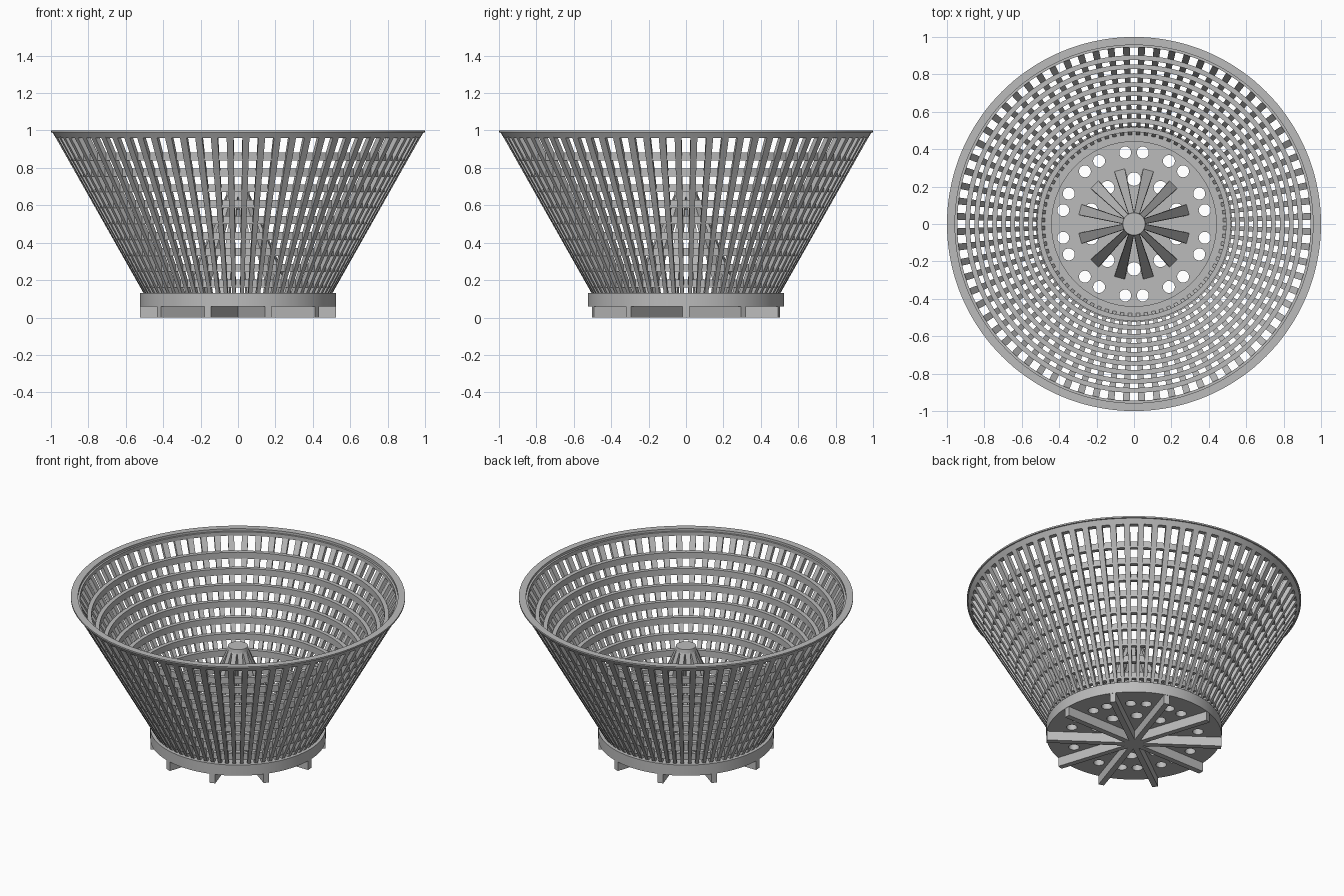
import bpy, bmesh
from math import sin, cos, pi, radians
from mathutils import Matrix, Vector

cube = bpy.data.objects.get("Cube")
if cube:
    bpy.data.objects.remove(cube, do_unlink=True)

grey = bpy.data.materials.new("grey plastic")
grey.use_nodes = True
colour = (0.5, 0.5, 0.5, 1)
grey.diffuse_color = colour
grey.node_tree.nodes["Principled BSDF"].inputs["Base Color"].default_value = colour

SEGMENTS = 144
RIBS = 72


def finish(name, bm, smooth=False):
    bmesh.ops.recalc_face_normals(bm, faces=bm.faces[:])
    mesh = bpy.data.meshes.new(name)
    bm.to_mesh(mesh)
    bm.free()
    mesh.materials.append(grey)
    obj = bpy.data.objects.new(name, mesh)
    bpy.context.collection.objects.link(obj)
    if smooth:
        bpy.ops.object.select_all(action='DESELECT')
        obj.select_set(True)
        bpy.context.view_layer.objects.active = obj
        bpy.ops.object.shade_smooth_by_angle(angle=radians(30))
    return obj


def lathe(bm, profile):
    """Revolve a closed (radius, z) outline around the z axis."""
    loops = []
    for i in range(SEGMENTS):
        a = 2 * pi * i / SEGMENTS
        loops.append([bm.verts.new((r * cos(a), r * sin(a), z)) for r, z in profile])
    n = len(profile)
    for i, loop in enumerate(loops):
        after = loops[(i + 1) % SEGMENTS]
        for j in range(n):
            k = (j + 1) % n
            bm.faces.new((loop[j], after[j], after[k], loop[k]))


def box_ring(bm, inner, outer, low, high):
    lathe(bm, [(inner, low), (outer, low), (outer, high), (inner, high)])


def strap(bm, angle, low, high):
    """Tapered bar; each end is (inner radius, outer radius, width, z)."""
    turn = Matrix.Rotation(angle, 3, 'Z')
    ends = []
    for inner, outer, w, z in (low, high):
        corners = ((inner, -w / 2), (outer, -w / 2), (outer, w / 2), (inner, w / 2))
        ends.append([bm.verts.new(turn @ Vector((x, y, z))) for x, y in corners])
    a, b = ends
    bm.faces.new(a)
    bm.faces.new(b)
    for i in range(4):
        j = (i + 1) % 4
        bm.faces.new((a[i], a[j], b[j], b[i]))


def wall(z):
    """Outer radius of the basket wall at a height."""
    return 0.505 + (z - 0.13) * 0.565


# Upright wall ribs
bm = bmesh.new()
for i in range(RIBS):
    strap(bm, 2 * pi * (i + 0.5) / RIBS,
          (wall(0.12) - 0.028, wall(0.12), 0.02, 0.12),
          (wall(0.97) - 0.028, wall(0.97), 0.037, 0.97))
finish("wall_ribs", bm)

# Horizontal hoops behind the ribs
bm = bmesh.new()
for i in range(9):
    low = 0.16 + 0.085 * i
    outer = wall(low) - 0.004
    box_ring(bm, outer - 0.026, outer, low, low + 0.042)
finish("wall_hoops", bm, True)

# Top rim with a small lip
bm = bmesh.new()
lathe(bm, [(0.945, 0.96), (0.974, 0.96), (0.992, 0.99), (1, 0.99),
           (1, 1), (0.957, 1), (0.957, 0.985), (0.945, 0.985)])
finish("top_rim", bm, True)

# Base collar
bm = bmesh.new()
box_ring(bm, 0.44, 0.525, 0.06, 0.13)
finish("base_collar", bm, True)

# Drain floor with round holes
bm = bmesh.new()
bmesh.ops.create_cone(bm, cap_ends=True, segments=SEGMENTS, radius1=0.441, radius2=0.441,
                      depth=0.055, matrix=Matrix.Translation((0, 0, 0.0875)))
floor = finish("drain_floor", bm)
bm = bmesh.new()
for i in range(10):
    for offset, distance, radius in ((-7, 0.385, 0.032), (7, 0.385, 0.032), (0, 0.24, 0.036)):
        a = radians(18 + 36 * i + offset)
        place = Matrix.Translation((distance * cos(a), distance * sin(a), 0.09))
        bmesh.ops.create_cone(bm, cap_ends=True, segments=24, radius1=radius,
                              radius2=radius, depth=0.3, matrix=place)
cutter = finish("hole_cutter", bm)
cutter.hide_render = True
cut = floor.modifiers.new("holes", 'BOOLEAN')
cut.operation = 'DIFFERENCE'
cut.solver = 'EXACT'
cut.object = cutter
bpy.ops.object.select_all(action='DESELECT')
floor.select_set(True)
bpy.context.view_layer.objects.active = floor
bpy.ops.object.modifier_apply(modifier=cut.name)
bpy.data.objects.remove(cutter, do_unlink=True)
bpy.ops.object.shade_smooth_by_angle(angle=radians(30))

# Crossing feet bars under the floor
bm = bmesh.new()
for i in range(5):
    size = Matrix.Diagonal((1.046, 0.035, 0.065, 1))
    place = Matrix.Rotation(radians(36 * i), 4, 'Z') @ Matrix.Translation((0, 0, 0.0325))
    bmesh.ops.create_cube(bm, size=1, matrix=place @ size)
finish("foot_bars", bm)

# Open central cone: sloping straps under a round cap
bm = bmesh.new()
for i in range(12):
    strap(bm, radians(15 + 30 * i), (0.265, 0.3, 0.058, 0.11), (0.03, 0.06, 0.028, 0.66))
finish("cone_straps", bm)
bm = bmesh.new()
bmesh.ops.create_cone(bm, cap_ends=True, segments=48, radius1=0.065, radius2=0.06,
                      depth=0.03, matrix=Matrix.Translation((0, 0, 0.66)))
finish("cone_cap", bm, True)
